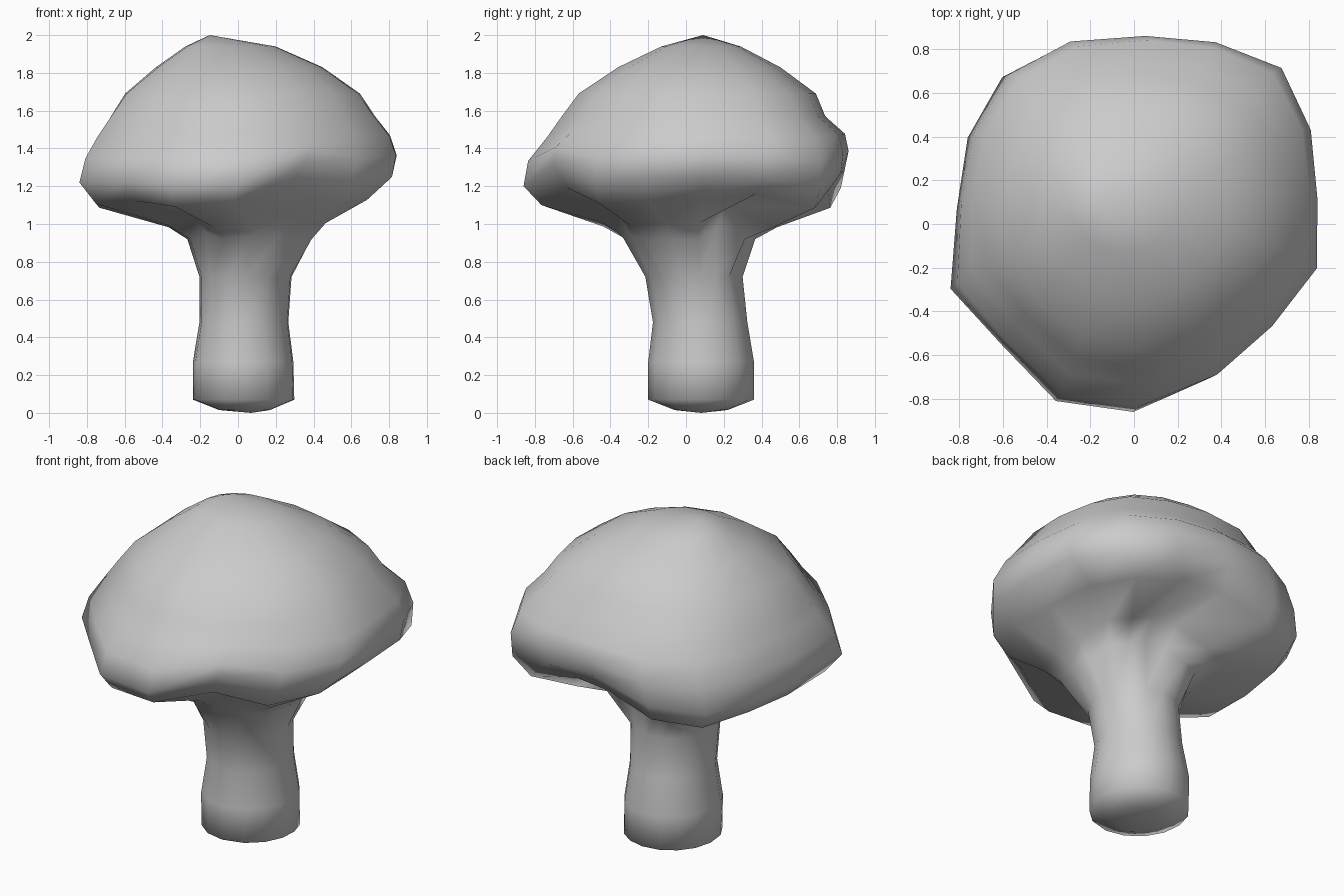
import bpy
import bmesh
from mathutils import Vector

if "Cube" in bpy.data.objects:
    bpy.data.objects.remove(bpy.data.objects["Cube"], do_unlink=True)

# One plain matte grey for the whole mushroom
grey = bpy.data.materials.new("plain grey")
grey.use_nodes = True
grey_value = (0.6, 0.6, 0.6, 1)
grey.diffuse_color = grey_value
shader = next(n for n in grey.node_tree.nodes if n.type == "BSDF_PRINCIPLED")
shader.inputs["Base Color"].default_value = grey_value

# Irregular cap rim seen from above:
# x, y, height shift of the wavy edge, flare of the ridges below it
RIM = [
    (.84, .1, .04, 1), (.82, .43, .04, .78), (.69, .73, -.02, 1.15),
    (.37, .84, .06, .76), (.04, .86, .08, .85), (-.31, .84, -.02, 1),
    (-.6, .69, -.06, 1.1), (-.76, .41, -.02, 1), (-.81, .08, -.02, 1),
    (-.84, -.29, .01, 1), (-.6, -.55, .01, .9), (-.35, -.81, -.01, 1),
    (.01, -.86, -.01, .95), (.37, -.7, .12, .95), (.62, -.48, .01, 1.15),
    (.84, -.22, .04, 1.05),
]
RIM_HALF_X, RIM_HALF_Y = .845, .865

# Stalk sections: height, x range, y range
STALK = [
    (.015, -.1, .17, -.06, .22), (.07, -.24, .3, -.2, .36),
    (.27, -.24, .295, -.2, .36), (.48, -.205, .268, -.175, .325),
    (.72, -.205, .285, -.215, .3), (.92, -.27, .39, -.35, .39),
]

# Cap sections from the underside up to the crown
CAP = [
    (.99, -.38, .45, -.47, .5), (1.1, -.76, .68, -.78, .79),
    (1.21, -.845, .82, -.865, .845), (1.34, -.82, .845, -.84, .865),
    (1.46, -.76, .81, -.74, .845), (1.57, -.69, .73, -.66, .74),
    (1.69, -.61, .65, -.57, .69), (1.83, -.44, .45, -.36, .5),
    (1.94, -.28, .2, -.13, .29),
]


def add_ring(bm, section, roundness, wave):
    """Fit the rim outline, partly rounded, into one section's bounds."""
    z, left, right, front, back = section
    centre = Vector(((left + right) / 2, (front + back) / 2))
    ridge = max(0, 1 - abs(z - .98) * 6)
    ring = []
    for x, y, shift, flare in RIM:
        point = Vector((x / RIM_HALF_X, y / RIM_HALF_Y))
        point = point.lerp(point.normalized(), roundness)
        swell = (flare - 1) * ridge
        point *= 1 + swell
        hollow = max(0, -swell) * .5
        ring.append(bm.verts.new((
            centre.x + point.x * (right - left) / 2,
            centre.y + point.y * (back - front) / 2,
            z + shift * wave + hollow)))
    return ring


def close_ring(bm, ring, tip):
    """Fan a ring to a single tip vertex."""
    apex = bm.verts.new(tip)
    for i, vert in enumerate(ring):
        bm.faces.new((vert, ring[i - 1], apex))


# Stalk and cap are one continuous skin
bm = bmesh.new()
rings = [add_ring(bm, section, 1, 0) for section in STALK]
for section in CAP:
    distance = abs(section[0] - 1.2)
    wave = max(0, 1 - distance * 3)
    roundness = min(1, distance * 1.2)
    rings.append(add_ring(bm, section, roundness, wave))

for lower, upper in zip(rings, rings[1:]):
    for i in range(len(RIM)):
        bm.faces.new((lower[i - 1], lower[i], upper[i], upper[i - 1]))

close_ring(bm, rings[0], (.07, .08, 0))
close_ring(bm, rings[-1], (-.15, .09, 2))
bmesh.ops.recalc_face_normals(bm, faces=bm.faces[:])

mesh = bpy.data.meshes.new("mushroom")
bm.to_mesh(mesh)
bm.free()
mesh.materials.append(grey)
for polygon in mesh.polygons:
    polygon.use_smooth = True
mushroom = bpy.data.objects.new("mushroom", mesh)
bpy.context.scene.collection.objects.link(mushroom)
